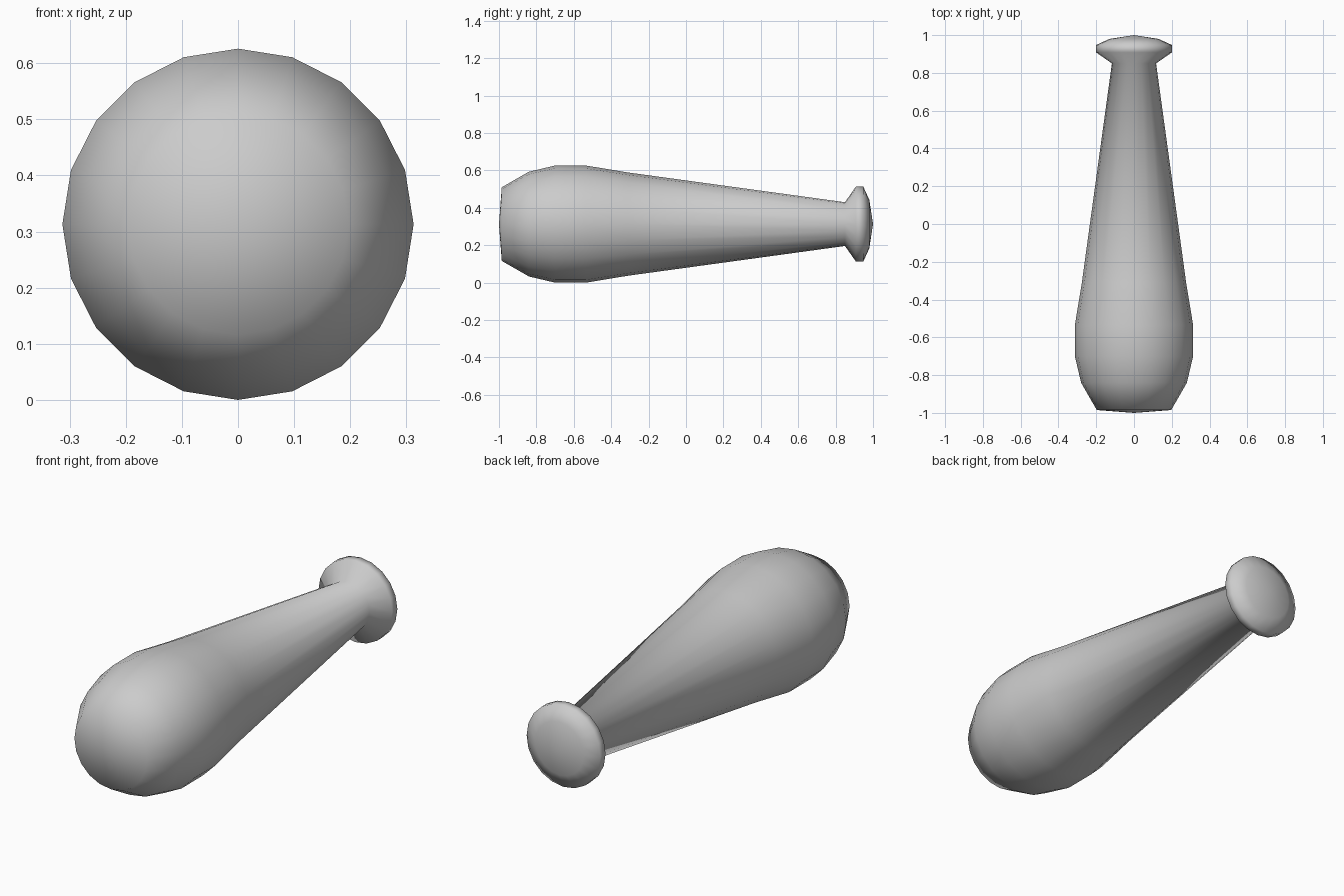
import bpy
import bmesh
from math import tau
from mathutils import Vector

cube = bpy.data.objects.get("Cube")
if cube:
    bpy.data.objects.remove(cube, do_unlink=True)

SIDES = 20
AXIS_Z = 0.313

# Plain grey surface
grey = bpy.data.materials.new("plain grey")
grey.use_nodes = True
colour = (0.6, 0.6, 0.6, 1)
grey.diffuse_color = colour
grey.node_tree.nodes["Principled BSDF"].inputs["Base Color"].default_value = colour

# Profile as (position along y, radius): rounded head, tapering grip, flared knob
profile = [
    (-1.0, 0), (-0.985, 0.197), (-0.84, 0.28), (-0.7, 0.313), (-0.535, 0.313),
    (-0.31, 0.276), (0.85, 0.117), (0.908, 0.2), (0.948, 0.2), (0.98, 0.13), (1.0, 0),
]


def lathe(name, points, material):
    """Spin a profile round the lengthwise axis into a closed solid."""
    bm = bmesh.new()
    verts = [bm.verts.new((0, y, r)) for y, r in points]
    edges = [bm.edges.new(pair) for pair in zip(verts, verts[1:])]
    bmesh.ops.spin(bm, geom=verts + edges, cent=(0, 0, 0), axis=Vector((0, 1, 0)),
                   angle=tau, steps=SIDES, use_merge=True)
    bmesh.ops.remove_doubles(bm, verts=bm.verts, dist=0.0005)
    bmesh.ops.recalc_face_normals(bm, faces=bm.faces)
    for face in bm.faces:
        face.smooth = True
    mesh = bpy.data.meshes.new(name)
    bm.to_mesh(mesh)
    bm.free()
    mesh.materials.append(material)
    obj = bpy.data.objects.new(name, mesh)
    obj.location.z = AXIS_Z
    bpy.context.collection.objects.link(obj)
    return obj


# Club lying on its side, head to the front
lathe("club", profile, grey)
